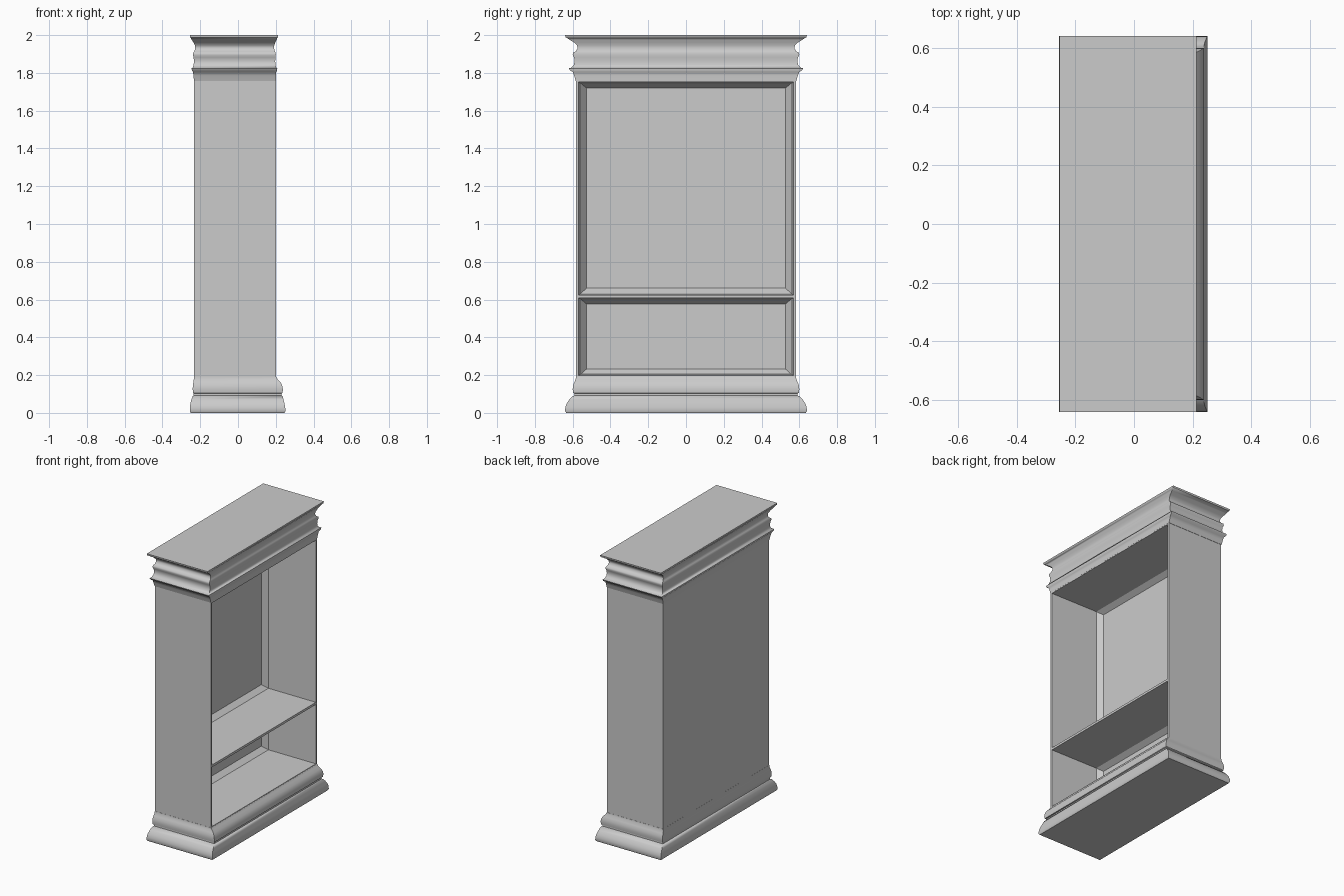
import bpy, bmesh, math

mat = bpy.data.materials.new("plain grey")
mat.diffuse_color = (0.6, 0.6, 0.6, 1)


def loft(bm, rings):
    """Skin a stack of four-cornered rings and cap both ends."""
    loops = [[bm.verts.new(p) for p in r] for r in rings]
    for a, b in zip(loops, loops[1:]):
        for i in range(4):
            j = (i + 1) % 4
            bm.faces.new((a[i], a[j], b[j], b[i]))
    bm.faces.new(loops[0])
    bm.faces.new(loops[-1])


def finish(bm, name, angle):
    bmesh.ops.recalc_face_normals(bm, faces=bm.faces[:])
    me = bpy.data.meshes.new(name)
    bm.to_mesh(me)
    bm.free()
    me.materials.append(mat)
    ob = bpy.data.objects.new(name, me)
    bpy.context.collection.objects.link(ob)
    bpy.ops.object.select_all(action='DESELECT')
    ob.select_set(True)
    bpy.context.view_layer.objects.active = ob
    bpy.ops.object.shade_smooth_by_angle(angle=math.radians(angle))


def yz_ring(x, y, z0, z1):
    return [(x, -y, z0), (x, y, z0), (x, y, z1), (x, -y, z1)]


def moulding(name, profile):
    """Profile rows: height, half width, back x, front x."""
    bm = bmesh.new()
    loft(bm, [[(b, -y, z), (f, -y, z), (f, y, z), (b, y, z)]
              for z, y, b, f in profile])
    finish(bm, name, 50)


# cabinet body: two compartments with chamfered backs, sharing a shelf
SHELF = 0.617
bm = bmesh.new()
for out0, out1, in0, in1 in ((0.185, SHELF, 0.197, 0.609),
                             (SHELF, 1.765, 0.625, 1.752)):
    loft(bm, [yz_ring(-0.232, 0.582, out0, out1),
              yz_ring(0.20, 0.582, out0, out1),
              yz_ring(0.20, 0.570, in0, in1),
              yz_ring(-0.155, 0.556, in0 + 0.008, in1 - 0.008),
              yz_ring(-0.19, 0.527, in0 + 0.035, in1 - 0.032)])
# join the compartments and remove the hidden wall between them
hidden = [f for f in bm.faces if all(abs(v.co.z - SHELF) < 1e-5 for v in f.verts)]
bmesh.ops.delete(bm, geom=hidden, context='FACES_ONLY')
bmesh.ops.remove_doubles(bm, verts=bm.verts[:], dist=1e-4)
finish(bm, "cabinet_body", 30)

# base moulding: flared foot, groove and rounded upper band
moulding("base_moulding", [
    (0.0, 0.634, -0.250, 0.246), (0.008, 0.640, -0.255, 0.251),
    (0.03, 0.639, -0.255, 0.250), (0.05, 0.632, -0.252, 0.246),
    (0.07, 0.618, -0.247, 0.241), (0.088, 0.602, -0.240, 0.237),
    (0.092, 0.590, -0.235, 0.230), (0.102, 0.590, -0.235, 0.230),
    (0.106, 0.597, -0.238, 0.236), (0.125, 0.600, -0.240, 0.238),
    (0.145, 0.598, -0.239, 0.234), (0.163, 0.591, -0.236, 0.225),
    (0.178, 0.584, -0.234, 0.210), (0.192, 0.583, -0.2325, 0.201)])

# crown moulding: bead, middle band, cove and top lip
moulding("crown_moulding", [
    (1.758, 0.584, -0.233, 0.2005), (1.785, 0.592, -0.236, 0.201),
    (1.805, 0.600, -0.238, 0.202), (1.812, 0.614, -0.244, 0.207),
    (1.824, 0.620, -0.246, 0.208), (1.828, 0.607, -0.240, 0.203),
    (1.842, 0.594, -0.235, 0.198), (1.862, 0.589, -0.233, 0.197),
    (1.882, 0.593, -0.235, 0.198), (1.895, 0.600, -0.238, 0.200),
    (1.906, 0.598, -0.237, 0.199), (1.914, 0.584, -0.231, 0.195),
    (1.930, 0.574, -0.227, 0.191), (1.945, 0.577, -0.228, 0.192),
    (1.962, 0.594, -0.236, 0.198), (1.975, 0.616, -0.245, 0.204),
    (1.984, 0.628, -0.249, 0.208), (1.988, 0.638, -0.253, 0.212),
    (2.0, 0.640, -0.254, 0.213)])
